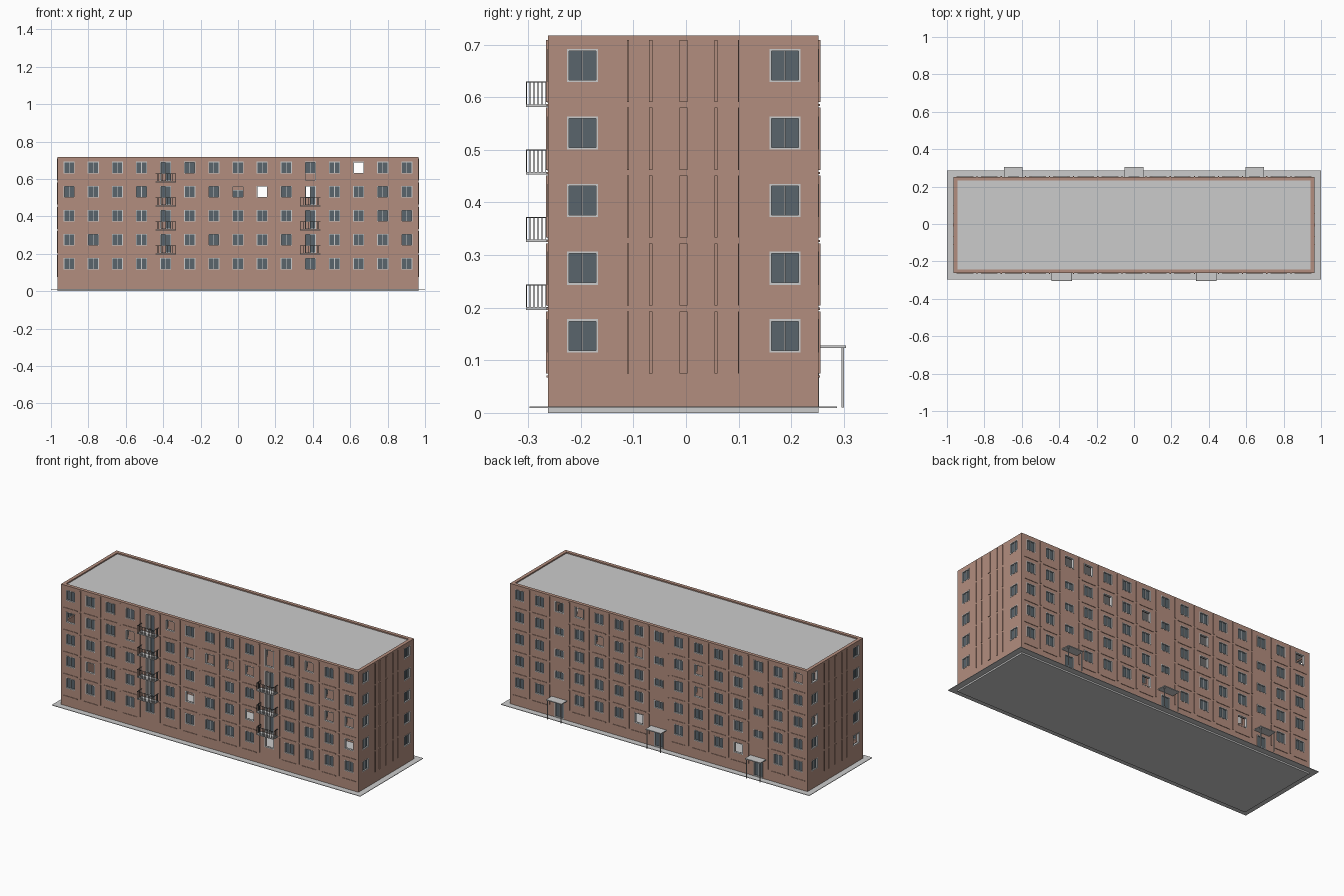
import bpy, bmesh
from mathutils import Vector

if "Cube" in bpy.data.objects:
    bpy.data.objects.remove(bpy.data.objects["Cube"])

X1, Y0, Y1, TOP, T = 0.965, -0.262, 0.252, 0.717, 0.02
STEP, COL = 0.1285, 0.129
ROWS = [0.1465 + STEP * i for i in range(5)]
W, H = 0.0295, 0.0315


def material(name, r, g, b):
    m = bpy.data.materials.new(name)
    m.diffuse_color = (r, g, b, 1)
    m.use_nodes = True
    m.node_tree.nodes["Principled BSDF"].inputs["Base Color"].default_value = m.diffuse_color
    return m


BRICK = material("brick", 0.45, 0.27, 0.21)
GLASS = material("window_glass", 0.10, 0.13, 0.15)
METAL = material("dark_metal", 0.10, 0.10, 0.10)

# Wall-space mapping: u along the wall, d depth inwards
MAPS = {
    "front": lambda u, d, z: Vector((u, Y0 + d, z)),
    "back": lambda u, d, z: Vector((u, Y1 - d, z)),
    "right": lambda u, d, z: Vector((X1 - d, u, z)),
    "left": lambda u, d, z: Vector((-X1 + d, u, z)),
}


def finish(name, bm, mat=None):
    bmesh.ops.recalc_face_normals(bm, faces=bm.faces)
    me = bpy.data.meshes.new(name)
    bm.to_mesh(me)
    bm.free()
    ob = bpy.data.objects.new(name, me)
    bpy.context.collection.objects.link(ob)
    if mat:
        me.materials.append(mat)
    return ob


def box(bm, a, b):
    a, b = Vector(a), Vector(b)
    vs = bmesh.ops.create_cube(bm, size=1)["verts"]
    for v in vs:
        v.co = Vector([(a[i] + b[i]) / 2 + v.co[i] * abs(b[i] - a[i]) for i in range(3)])


def wbox(bm, side, u0, u1, d0, d1, z0, z1):
    f = MAPS[side]
    box(bm, f(u0, d0, z0), f(u1, d1, z1))


def wall(side, u0, u1, holes):
    # Grid of cells with the openings left out, then thickened inwards
    f, bm = MAPS[side], bmesh.new()
    us = sorted({round(v, 5) for h in holes for v in h[:2]} | {u0, u1})
    zs = sorted({round(v, 5) for h in holes for v in h[2:4]} | {0.01, TOP})
    grid = {}

    def vert(i, j):
        if (i, j) not in grid:
            grid[i, j] = bm.verts.new(f(us[i], 0, zs[j]))
        return grid[i, j]

    for i in range(len(us) - 1):
        for j in range(len(zs) - 1):
            u, z = (us[i] + us[i + 1]) / 2, (zs[j] + zs[j + 1]) / 2
            if not any(h[0] < u < h[1] and h[2] < z < h[3] for h in holes):
                bm.faces.new((vert(i, j), vert(i + 1, j), vert(i + 1, j + 1), vert(i, j + 1)))
    front = bm.faces[:]
    ext = bmesh.ops.extrude_face_region(bm, geom=front, use_keep_orig=True)
    new = [g for g in ext["geom"] if isinstance(g, bmesh.types.BMVert)]
    bmesh.ops.translate(bm, verts=new, vec=f(0, T, 0) - f(0, 0, 0))
    finish(side + "_wall", bm, BRICK)


# Openings: (u0, u1, z0, z1, kind)
openings = {s: [] for s in MAPS}
no_glass = {
    "front": {(5, 4), (12, 4), (0, 3), (3, 3), (6, 3), (7, 3), (8, 3), (9, 3), (13, 3), (13, 2),
              (14, 2), (1, 1), (6, 1), (9, 1), (14, 1), (10, 0), (10, 4)},
    "back": {(12, 4), (11, 4), (10, 3), (8, 3), (8, 0), (5, 3), (5, 2), (0, 4), (3, 0)},
    "right": set(),
    "left": {(1, 4), (1, 2), (0, 0)},
}
for side in ("front", "back"):
    for c in range(15):
        for r, z in enumerate(ROWS):
            u, z0, z1, kind = (c - 7) * COL, z - H, z + H, "window"
            if side == "front" and c in (4, 10) and r > 0:
                z0, kind = z - 0.072, "balcony"
            if side == "back" and c in (2, 7, 12):
                if r == 0:
                    z0, z1, kind = 0.012, 0.105, "door"
                elif r < 4:
                    z0, z1 = z - 0.036, z + 0.010
            if (c, r) in no_glass[side]:
                kind = "empty"
            openings[side].append((u - W, u + W, z0, z1, kind))
for side in ("right", "left"):
    for c, u in enumerate((-0.197, 0.188)):
        for r, z in enumerate(ROWS):
            kind = "empty" if (c, r) in no_glass[side] else "window"
            openings[side].append((u - W, u + W, z - H, z + H, kind))

# Walls
wall("front", -X1, X1, openings["front"])
wall("back", -X1, X1, openings["back"])
wall("right", Y0 + T, Y1 - T, openings["right"])
wall("left", Y0 + T, Y1 - T, openings["left"])

# Window frames, panes and doors
frames, panes = bmesh.new(), bmesh.new()
F = 0.004
for side, items in openings.items():
    for u0, u1, z0, z1, kind in items:
        um = (u0 + u1) / 2
        wbox(frames, side, u0, u0 + F, -0.001, 0.012, z0, z1)
        wbox(frames, side, u1 - F, u1, -0.001, 0.012, z0, z1)
        wbox(frames, side, u0 + F, u1 - F, -0.001, 0.012, z0, z0 + F)
        wbox(frames, side, u0 + F, u1 - F, -0.001, 0.012, z1 - F, z1)
        if kind in ("window", "door"):
            wbox(frames, side, um - 0.0015, um + 0.0015, 0.004, 0.012, z0 + F, z1 - F)
            wbox(panes, side, u0 + F, u1 - F, 0.007, 0.009, z0 + F, z1 - F)
        elif kind == "balcony":
            # Fixed pane on one half, open door leaf in the other
            wbox(frames, side, um - 0.0015, um + 0.0015, 0.004, 0.012, z0 + F, z1 - F)
            wbox(panes, side, um, u1 - F, 0.007, 0.009, z0 + F, z1 - F)
            wbox(frames, side, u0 + F, u0 + F + 0.003, 0.012, 0.037, z0 + F, z1 - F)
finish("window_frames", frames)
finish("window_panes", panes, GLASS)

# Raised panel joints, broken at every floor
joints = bmesh.new()
for r in range(5):
    z0 = 0.075 + r * 0.129
    for side in ("front", "back"):
        for c in range(14):
            u = (c - 6.5) * COL
            wbox(joints, side, u - 0.003, u + 0.003, -0.004, 0, z0, z0 + 0.118)
    for side in ("right", "left"):
        for u, w in ((-0.11, 0.004), (-0.067, 0.006), (-0.005, 0.015), (0.057, 0.005), (0.1, 0.002)):
            wbox(joints, side, u - w / 2, u + w / 2, -0.004, 0, z0, z0 + 0.118)
    for side in ("front", "back"):
        for c in range(15):
            if c not in ((4, 10) if side == "front" else (2, 7, 12)):
                u = (c - 7) * COL
                wbox(joints, side, u - 0.045, u + 0.045, -0.003, 0, z0 - 0.008, z0 - 0.004)
finish("panel_joints", joints, BRICK)

# Roof, foundation and surrounding pavement
roof = bmesh.new()
box(roof, (-X1 + T, Y0 + T, 0.700), (X1 - T, Y1 - T, 0.710))
finish("roof", roof)
base = bmesh.new()
box(base, (-X1, Y0, 0), (X1, Y1, 0.010))
finish("foundation", base)
pave = bmesh.new()
box(pave, (-1, -0.297, 0.009), (1, 0.287, 0.012))
finish("pavement", pave)

# Balconies with railings
slabs, rails = bmesh.new(), bmesh.new()
R = 0.0008
for c, floors in ((-1, (1, 2, 3, 4)), (1, (1, 2, 3))):
    for r in floors:
        x, z = c * 0.387, ROWS[r] - 0.079
        xa, xb, ya = x - 0.055, x + 0.055, -0.304
        box(slabs, (xa, ya, z), (xb, Y0, z + 0.005))
        zt = z + 0.048
        box(rails, (xa, ya, zt - 0.002), (xb, ya + 0.002, zt))
        for xs in (xa, xb - 0.002):
            box(rails, (xs, ya, zt - 0.002), (xs + 0.002, Y0, zt))
            for k in range(1, 6):
                y = ya + k * 0.0075
                box(rails, (xs + 0.0002, y - R, z + 0.005), (xs + 0.0018, y + R, zt - 0.002))
        for k in range(13):
            xk = xa + 0.001 + k * 0.009
            box(rails, (xk - R, ya, z + 0.005), (xk + R, ya + 2 * R, zt - 0.002))
finish("balcony_slabs", slabs)
finish("balcony_railings", rails, METAL)

# Entrance canopies on posts
canopies, posts = bmesh.new(), bmesh.new()
for x in (-0.645, 0, 0.645):
    box(canopies, (x - 0.05, Y1, 0.123), (x + 0.05, 0.304, 0.128))
    for s in (-1, 1):
        box(posts, (x + s * 0.044 - 0.002, 0.296, 0.01), (x + s * 0.044 + 0.002, 0.300, 0.123))
finish("entrance_canopies", canopies)
finish("canopy_posts", posts)
